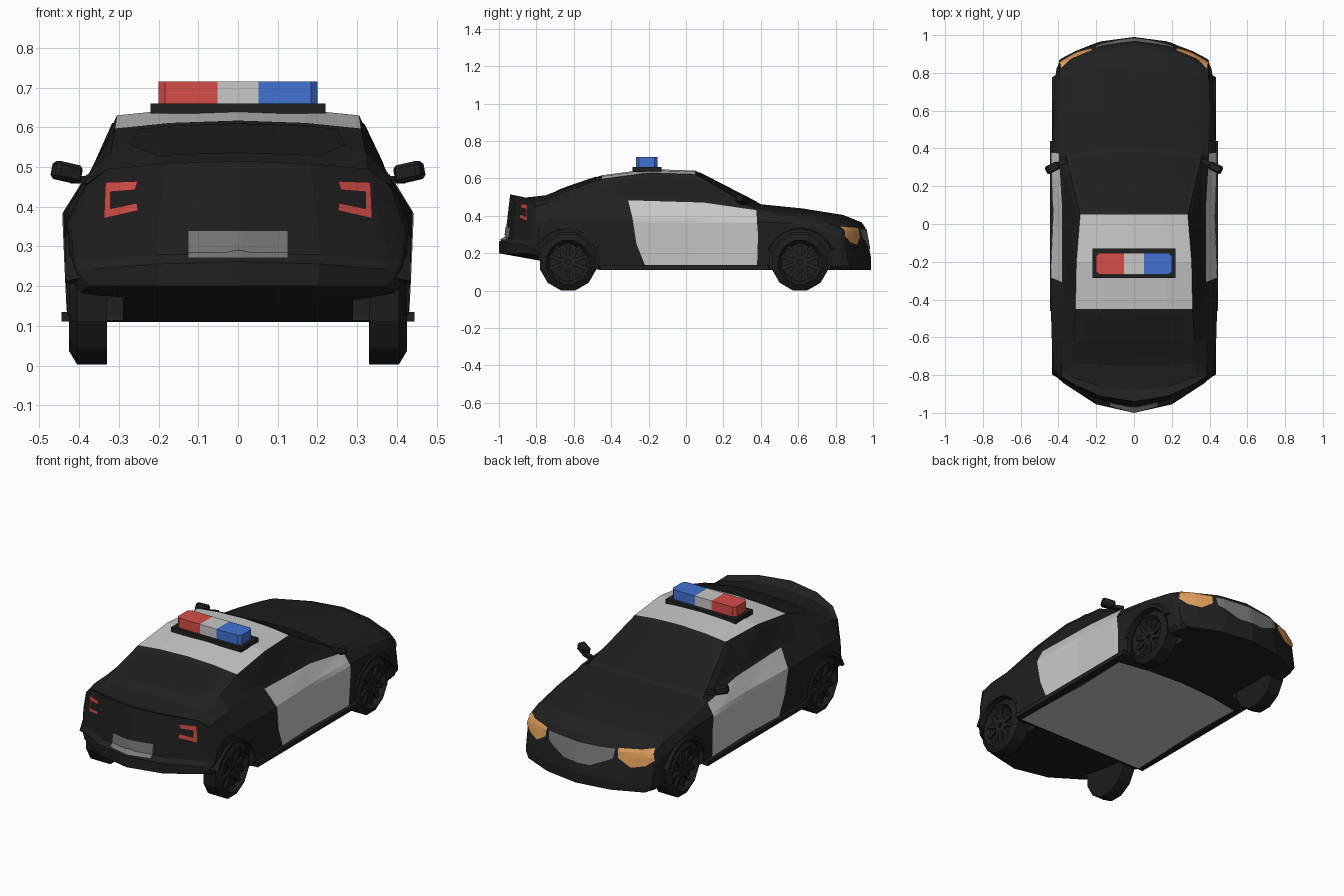
import bpy, bmesh, math
from mathutils import Vector, Matrix
from mathutils.bvhtree import BVHTree

if "Cube" in bpy.data.objects:
    bpy.data.objects.remove(bpy.data.objects["Cube"])


def material(name, r, g, b):
    m = bpy.data.materials.new(name)
    m.use_nodes = True
    m.diffuse_color = (r, g, b, 1)
    m.node_tree.nodes["Principled BSDF"].inputs["Base Color"].default_value = (r, g, b, 1)
    return m


black = material("black paint", .0145, .0145, .0145)
glass = material("dark glass", .0125, .0125, .0125)
rubber = material("tyre black", .012, .012, .012)
white = material("white paint", .58, .58, .58)
grey = material("grey", .19, .19, .19)
red = material("red", .68, .075, .065)
blue = material("blue", .055, .17, .65)
amber = material("amber", .78, .36, .11)


def finish(name, bm, *mats, facing=None):
    bmesh.ops.recalc_face_normals(bm, faces=bm.faces)
    if facing and sum(f.normal.dot(facing) * f.calc_area() for f in bm.faces) < 0:
        bmesh.ops.reverse_faces(bm, faces=bm.faces)
    me = bpy.data.meshes.new(name)
    bm.to_mesh(me)
    bm.free()
    for m in mats:
        me.materials.append(m)
    ob = bpy.data.objects.new(name, me)
    bpy.context.collection.objects.link(ob)
    return ob


def box(name, mat, lo, hi, bevel=0, turn=0, roll=0):
    bm = bmesh.new()
    bmesh.ops.create_cube(bm, size=1)
    lo, hi = Vector(lo), Vector(hi)
    for v in bm.verts:
        v.co *= hi - lo
    if bevel:
        bmesh.ops.bevel(bm, geom=bm.edges[:], offset=bevel, segments=1, affect='EDGES')
    bm.transform(Matrix.Translation((lo + hi) / 2) @ Matrix.Rotation(turn, 4, 'Z')
                 @ Matrix.Rotation(roll, 4, 'Y'))
    return finish(name, bm, mat)


# Body cross-sections: y, waist x and z, belt x and z, roof edge x, top z
stations = [
    (-1, .4, .235, .395, .242, .37, .262), (-.967, .415, .265, .4, .27, .38, .285),
    (-.94, .42, .34, .385, .45, .33, .515), (-.88, .43, .36, .385, .455, .33, .495),
    (-.75, .425, .38, .385, .47, .325, .51), (-.62, .435, .385, .38, .48, .32, .56),
    (-.45, .44, .385, .375, .485, .31, .617), (-.2, .435, .38, .37, .485, .305, .65),
    (.05, .425, .38, .37, .48, .285, .642), (.4, .435, .37, .39, .435, .36, .462),
    (.62, .428, .36, .4, .395, .34, .44), (.84, .42, .31, .395, .36, .33, .405),
    (.94, .41, .28, .395, .33, .32, .365), (.96, .4, .26, .39, .3, .31, .335),
    (.99, .395, .145, .38, .15, .31, .17),
]
bm = bmesh.new()
rings = []
for y, waist, waist_z, belt, belt_z, edge, top in stations:
    # Both ends are bowed in plan, and the tail sweeps up underneath
    end = max(0, (abs(y) - .72) / .28)
    bow = -.2 * end if y < 0 else (y > .3) * (.05 + .09 * end)
    low = .11 + .18 * max(0, -y - .5)
    half = [(0, low), (waist / 2, low), (waist - .03, low), (waist - .01, low + .02),
            (waist, waist_z), (belt, belt_z), (edge, top - .02), (edge * .55, top - .006), (0, top)]
    pts = half + [(-x, z) for x, z in half[-2:0:-1]]
    rings.append([bm.verts.new((x, y - bow * (x / .42) ** 2, z)) for x, z in pts])
n = len(rings[0])
for s, (a, b) in enumerate(zip(rings, rings[1:])):
    for i in range(n):
        j = (i + 1) % n
        f = bm.faces.new((a[i], a[j], b[j], b[i]))
        # White roof and pale floor
        roof = 6 <= i <= 9 and -.46 < stations[s][0] < .04
        floor = (i < 2 or i > n - 3) and -.46 < stations[s][0] < .3
        f.material_index = int(roof or floor)
for r in (rings[0], rings[-1]):
    for ids in ((0, 1, 7, 8), range(1, 8)):
        bm.faces.new([r[i] for i in ids])
        bm.faces.new([r[-i % n] for i in ids])
bmesh.ops.recalc_face_normals(bm, faces=bm.faces)
surface = BVHTree.FromBMesh(bm)
body = finish("body", bm, black, white)


# Thin panels laid on the body, outlined as seen along an axis
def panel(name, mat, pts, axis, sign, lift=.006, step=.02):
    u, w = [k for k in range(3) if k != axis]
    bm = bmesh.new()
    verts = []
    for p in pts:
        co = Vector()
        co[u], co[w] = p
        verts.append(bm.verts.new(co))
    bm.faces.new(verts)
    for k in (u, w):
        vals = [v.co[k] for v in bm.verts]
        low, size = min(vals), max(vals) - min(vals)
        count = int(size / step) + 1
        for c in range(1, count):
            at, no = Vector(), Vector()
            at[k], no[k] = low + size * c / count, 1
            bmesh.ops.bisect_plane(bm, geom=bm.verts[:] + bm.edges[:] + bm.faces[:],
                                   plane_co=at, plane_no=no)
    out = Vector()
    out[axis] = sign
    for v in bm.verts[:]:
        hit, normal, _, _ = surface.ray_cast(v.co + out * 2, -out)
        if hit:
            v.co = hit + normal * lift
        else:
            bm.verts.remove(v)
    return finish(name, bm, mat, facing=out)


def flip(pts, sign):
    return [(sign * x, z) for x, z in pts]


def symmetric(pts):
    return pts + flip(pts[::-1], -1)


door = [(-.31, .48), (-.285, .38), (-.265, .25), (-.22, .138), (.38, .138), (.385, .3),
        (.375, .43), (.1, .468)]
side_glass = [(-.48, .535), (-.34, .59), (-.18, .61), (.03, .605), (.27, .48), (-.3, .495)]
headlight = [(.395, .285), (.383, .34), (.22, .335), (.225, .285), (.29, .242), (.36, .255)]
tail_lamp = [(.25, .464), (.331, .461), (.335, .37), (.248, .39), (.252, .409), (.318, .395),
             (.318, .437), (.256, .442)]
for side, sign in (("left", 1), ("right", -1)):
    panel(side + "_door", white, door, 0, sign)
    panel(side + "_window", glass, side_glass, 0, sign, .003)
    panel(side + "_headlight", amber, flip(headlight, sign), 1, 1)
    panel(side + "_tail_lamp", red, flip(tail_lamp, sign), 1, -1)
panel("grille", grey, symmetric([(.205, .33), (.2, .28), (.08, .222)]), 1, 1)
panel("number_plate", grey, symmetric([(.125, .266), (.125, .34)]), 1, -1)
panel("rear_window", glass, symmetric([(.25, -.48), (.27, -.6), (.2, -.69)]), 2, 1, .003)
panel("windscreen", glass, symmetric([(.27, .07), (.34, .34), (.1, .38)]), 2, 1, .003)


# Wheels, arches and their trim, all turned around the x axis
axle_z = .152


def sweep(bm, profile, cy, start, span, steps):
    rows = []
    for k in range(steps + 1):
        a = math.radians(start + span * k / steps)
        rows.append([bm.verts.new((x, cy + r * math.cos(a), axle_z + r * math.sin(a)))
                     for x, r in profile])
    return rows


def lathe(name, mats, profile, cy, sides, rim_from):
    bm = bmesh.new()
    rows = sweep(bm, profile, cy, 180 / sides, 360 - 360 / sides, sides - 1)
    for k, a in enumerate(rows):
        b = rows[(k + 1) % sides]
        for i in range(len(profile) - 1):
            f = bm.faces.new((a[i], a[i + 1], b[i + 1], b[i]))
            f.material_index = int(i >= rim_from)
    bm.faces.new([r[0] for r in rows])
    bm.faces.new([r[-1] for r in rows]).material_index = len(mats) - 1
    return finish(name, bm, *mats)


def mirrored(ob):
    m = ob.modifiers.new("mirror", 'MIRROR')
    m.use_mirror_merge = False
    return ob


tyre = [(.33, .1), (.33, .155), (.405, .155), (.425, .12), (.412, .108), (.398, .1), (.398, .02)]
lip = [(.39, .161), (.434, .161), (.434, .178), (.39, .205)]
for end, cy in (("rear", -.63), ("front", .61)):
    # Wheel arch recess
    cutter = mirrored(lathe("arch_cutter", [black], [(.29, .163), (.6, .163)], cy, 16, 9))
    cutter.hide_render = True
    cut = body.modifiers.new("arch", 'BOOLEAN')
    cut.operation, cut.object, cut.solver = 'DIFFERENCE', cutter, 'EXACT'
    bpy.context.view_layer.objects.active = body
    bpy.ops.object.modifier_apply(modifier=cut.name)
    bpy.data.objects.remove(cutter)

    mirrored(lathe(end + "_wheels", [rubber, black], tyre, cy, 12, 4))
    # Spokes
    bm = bmesh.new()
    for k in range(10):
        turn = Matrix.Rotation(2 * math.pi * k / 10, 4, 'X')
        place = Matrix.Translation((.402, cy, axle_z)) @ turn @ Matrix.Translation((0, 0, .06))
        bmesh.ops.create_cube(bm, size=1, matrix=place @ Matrix.Diagonal((.016, .022, .095, 1)))
    mirrored(finish(end + "_spokes", bm, black))
    # Raised arch lip
    bm = bmesh.new()
    arc = sweep(bm, lip, cy, 20, 140, 8)
    for a, b in zip(arc, arc[1:]):
        for i in range(4):
            bm.faces.new((a[i], a[i - 1], b[i - 1], b[i]))
    for ring in (arc[0], arc[-1]):
        bm.faces.new(ring)
    mirrored(finish(end + "_arch_lips", bm, black))

# Sills and mirrors
mirrored(box("sills", black, (.41, -.46, .111), (.445, .44, .135)))
mirrored(box("mirror_stalks", black, (.355, .31, .458), (.42, .335, .478), turn=-.4))
mirrored(box("mirror_pods", black, (.395, .275, .464), (.468, .32, .51), .009, -.45, -.2))

# Light bar: one chamfered bar cut into three colours
box("light_bar_base", black, (-.22, -.285, .635), (.22, -.13, .66))
bm = bmesh.new()
bmesh.ops.create_cube(bm, size=1, matrix=Matrix.Translation((0, -.21, .686))
                      @ Matrix.Diagonal((.4, .114, .058, 1)))
corners = [e for e in bm.edges if abs(e.verts[0].co.z - e.verts[1].co.z) > .01]
bmesh.ops.bevel(bm, geom=corners, offset=.016, segments=1, affect='EDGES')
for x in (-.052, .052):
    bmesh.ops.bisect_plane(bm, geom=bm.verts[:] + bm.edges[:] + bm.faces[:],
                           plane_co=(x, 0, 0), plane_no=(1, 0, 0))
for f in bm.faces:
    x = f.calc_center_median().x
    f.material_index = 1 if x < -.052 else 2 if x > .052 else 0
finish("light_bar", bm, white, red, blue)
